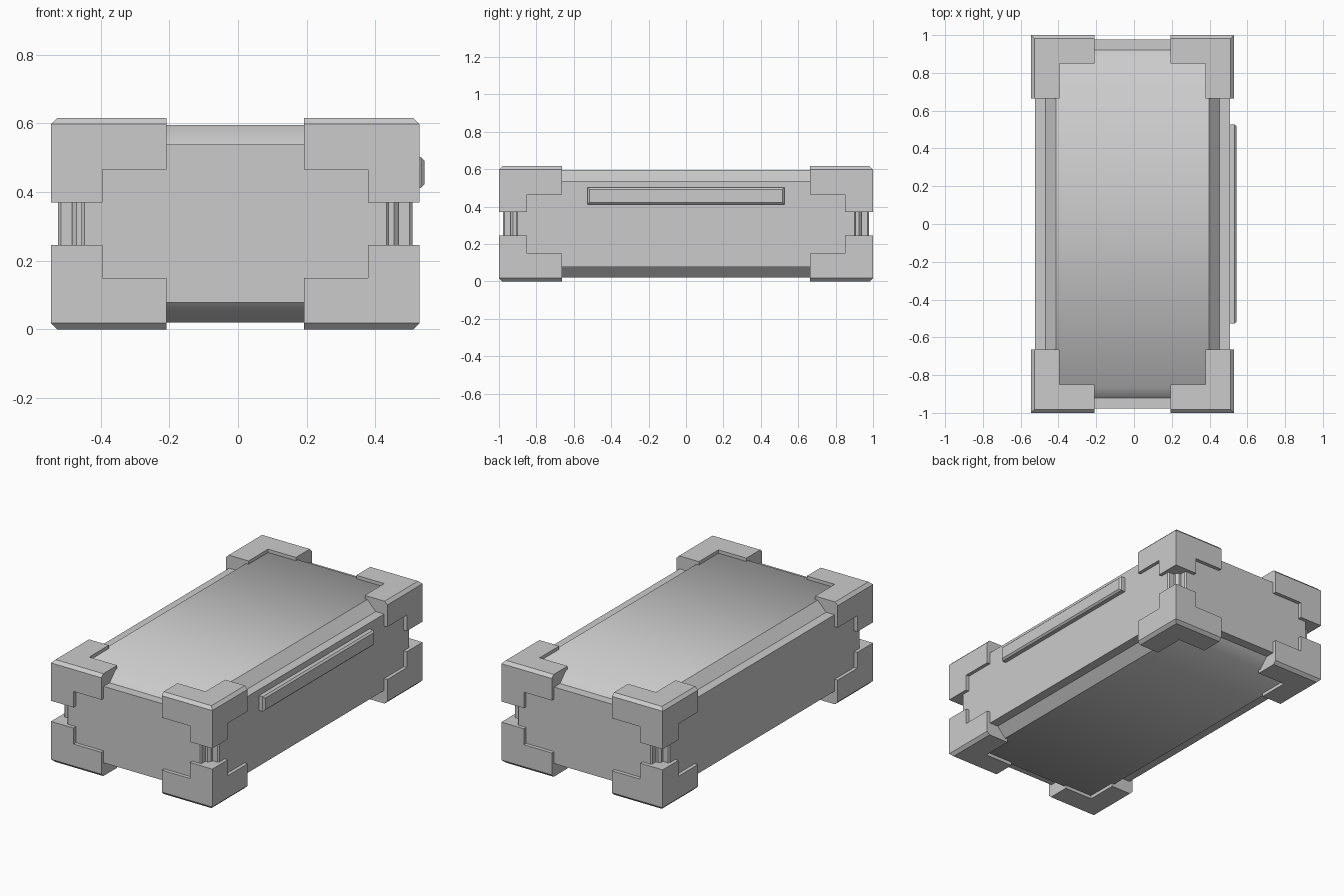
import bpy, bmesh

if "Cube" in bpy.data.objects:
    bpy.data.objects.remove(bpy.data.objects["Cube"])

CX, ZC = -0.008, 0.308           # centre of the case
HX, HY, HZ = 0.516, 0.978, 0.23  # half size of the case walls
BX, BY, BZ = 0.537, 1.0, 0.308   # half size over the corner guards


def loft(bm, rings):
    """Join closed rings of equal length and cap both ends."""
    vs = [[bm.verts.new(p) for p in r] for r in rings]
    n = len(vs[0])
    for a, b in zip(vs, vs[1:]):
        for i in range(n):
            j = (i + 1) % n
            bm.faces.new((a[i], a[j], b[j], b[i]))
    bm.faces.new(vs[0][::-1])
    bm.faces.new(vs[-1])


def ring(pts, z):
    return [(x, y, z) for x, y in pts]


def rect(x0, x1, y0, y1):
    return [(x0, y0), (x1, y0), (x1, y1), (x0, y1)]


def finish(name, bm, location=(0, 0, 0)):
    bmesh.ops.recalc_face_normals(bm, faces=bm.faces)
    me = bpy.data.meshes.new(name)
    bm.to_mesh(me)
    bm.free()
    ob = bpy.data.objects.new(name, me)
    ob.location = location
    bpy.context.collection.objects.link(ob)
    return ob


# Case walls: plan outline with a stepped groove down each corner
groove = [(0.0, 0.076), (0.008, 0.068), (0.04, 0.068), (0.04, 0.054),
          (0.054, 0.04), (0.068, 0.04), (0.068, 0.008), (0.076, 0.0)]
plan = []
for sx, sy in ((-1, -1), (1, -1), (1, 1), (-1, 1)):
    corner = [(sx * (HX - a), sy * (HY - b)) for a, b in groove]
    plan += corner if sx * sy > 0 else corner[::-1]
bm = bmesh.new()
loft(bm, [ring(plan, -HZ), ring(plan, HZ)])
finish("case_walls", bm, (CX, 0, ZC))

# Raised top and bottom panels with sloped sides
for name, s in (("top_panel", 1), ("bottom_panel", -1)):
    bm = bmesh.new()
    rings = []
    for inset, z in ((0.056, HZ - 0.01), (0.056, HZ), (0.112, 0.288)):
        x, y = HX - inset, HY - inset
        rings.append(ring(rect(-x, x, -y, y), s * z))
    loft(bm, rings)
    # Only the end slopes blend softly into the flat panel
    for f in bm.faces:
        f.smooth = True
    for e in bm.edges:
        a, b = (v.co for v in e.verts)
        outer = abs(a.z) > 0.28 and abs(b.z) > 0.28
        e.smooth = outer and abs(a.y - b.y) < 1e-4
    finish(name, bm, (CX, 0, ZC))


# Corner guards: L-shaped cap with a chamfered rim, plus a leg along the corner
def corner_guard(name, sx, sy, sz):
    arm, width, leg, cham = 0.336, 0.15, 0.246, 0.018

    def ell(c, depth):
        pts = [(c, c), (arm, c), (arm, width), (width, width), (width, arm), (c, arm)]
        return [(sx * (BX - a), sy * (BY - b), sz * (BZ - depth)) for a, b in pts]

    bm = bmesh.new()
    loft(bm, [ell(cham, 0), ell(0, cham), ell(0, width)])
    foot = [(sx * (BX - a), sy * (BY - b)) for a, b in rect(0, width, 0, width)]
    loft(bm, [ring(foot, sz * (BZ - width)), ring(foot, sz * (BZ - leg))])
    finish(name, bm, (CX, 0, ZC))


for zn, sz in (("upper", 1), ("lower", -1)):
    for yn, sy in (("front", -1), ("back", 1)):
        for xn, sx in (("left", -1), ("right", 1)):
            corner_guard(f"{zn}_{yn}_{xn}_guard", sx, sy, sz)

# Long raised bar on the right side with chamfered outer edges
bm = bmesh.new()
loft(bm, [[(x, sy * (0.526 - i), 0.457 + sz * (0.045 - i))
           for sy, sz in ((-1, -1), (1, -1), (1, 1), (-1, 1))]
          for x, i in ((0.5, 0), (0.533, 0), (0.543, 0.01))])
finish("side_bar", bm)
